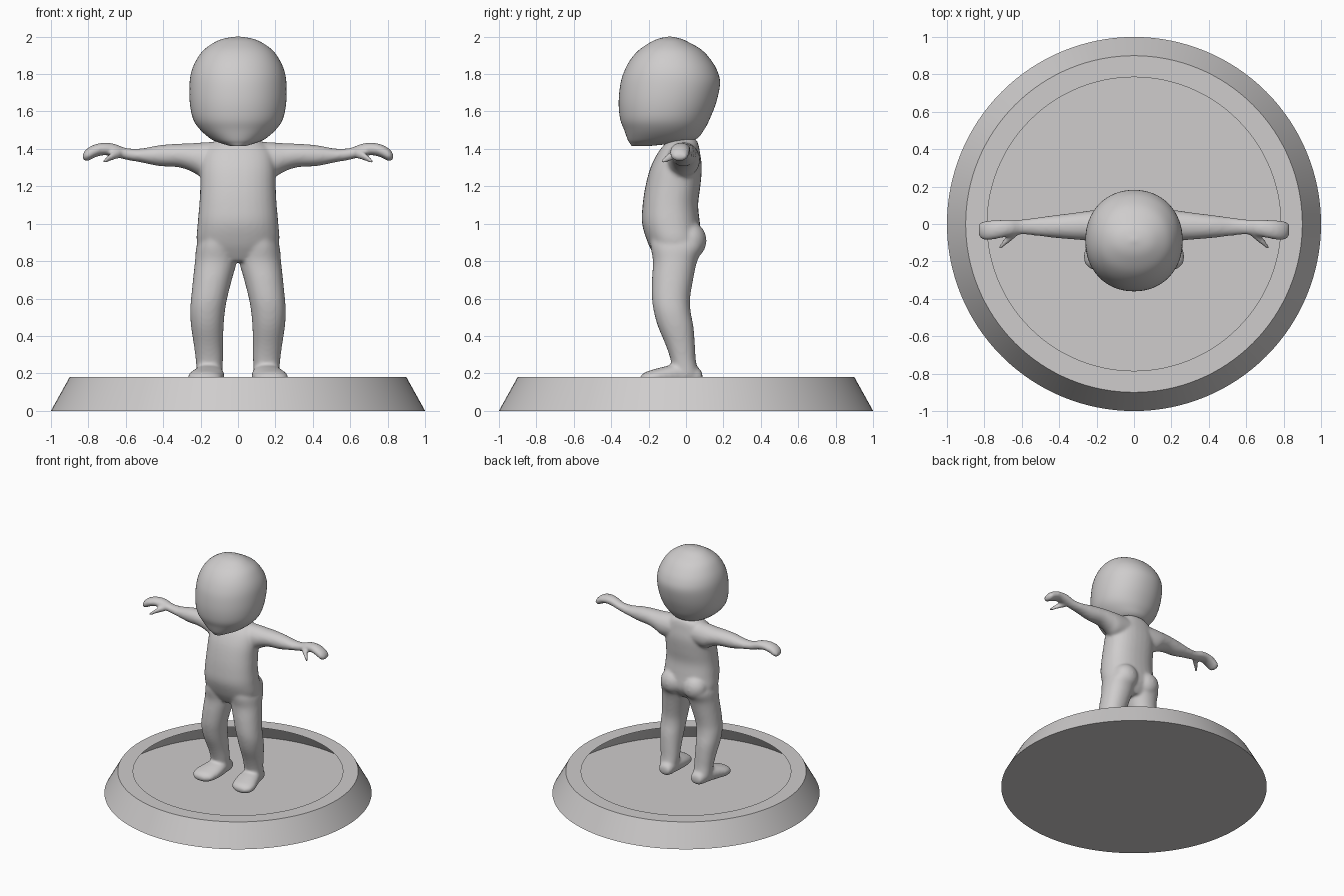
import bpy, bmesh, math
from math import cos, sin, pi

if "Cube" in bpy.data.objects:
    bpy.data.objects.remove(bpy.data.objects["Cube"], do_unlink=True)

# single clay colour
clay = bpy.data.materials.new("warm_grey_clay")
clay.use_nodes = True
colour = (0.62, 0.605, 0.605, 1)
clay.diffuse_color = colour
clay.node_tree.nodes["Principled BSDF"].inputs["Base Color"].default_value = colour


def make_object(bm, name, recalc=True):
    if recalc:
        bmesh.ops.recalc_face_normals(bm, faces=bm.faces)
    mesh = bpy.data.meshes.new(name)
    bm.to_mesh(mesh)
    bm.free()
    mesh.materials.append(clay)
    obj = bpy.data.objects.new(name, mesh)
    bpy.context.collection.objects.link(obj)
    return obj


def smooth_rows(rows, steps=4):
    """Catmull-Rom interpolation between the given section rows."""
    padded = [rows[0]] + list(rows) + [rows[-1]]
    result = []
    for a, b, c, d in zip(padded, padded[1:], padded[2:], padded[3:]):
        for k in range(steps):
            t = k / steps
            result.append([q + t * ((r - p) + t * (2 * p - 5 * q + 4 * r - s
                           + t * (3 * (q - r) + s - p))) / 2
                           for p, q, r, s in zip(a, b, c, d)])
    return result + [list(rows[-1])]


def loft(bm, rows, axis, side=1, power=2.0, count=32):
    """Rows hold: position on axis, then min and max on the two other axes."""
    others = [i for i in range(3) if i != axis]
    rings = []
    for pos, u0, u1, v0, v1 in smooth_rows(rows):
        ring = []
        for i in range(count):
            angle = 2 * pi * i / count
            c, s = cos(angle), sin(angle)
            c = math.copysign(abs(c) ** (2 / power), c)
            s = math.copysign(abs(s) ** (2 / power), s)
            point = [0, 0, 0]
            point[axis] = pos
            point[others[0]] = (u0 + u1) / 2 + c * (u1 - u0) / 2
            point[others[1]] = (v0 + v1) / 2 + s * (v1 - v0) / 2
            point[0] *= side
            ring.append(bm.verts.new(point))
        rings.append(ring)
    faces = [bm.faces.new(rings[0]), bm.faces.new(rings[-1])]
    for low, high in zip(rings, rings[1:]):
        for i in range(count):
            j = (i + 1) % count
            faces.append(bm.faces.new((low[i], low[j], high[j], high[i])))
    return faces


def symmetric(rows):
    return [(z, -w, w, y0, y1) for z, w, y0, y1 in rows]


# hollow display base: closed floor, sloped wall and open rim
bm = bmesh.new()
segments = 128
profile = [(1, 0), (.9, .18), (.785, .18)]
rings = [[bm.verts.new((r * cos(2 * pi * i / segments), r * sin(2 * pi * i / segments), z))
          for i in range(segments)] for r, z in profile]
bm.faces.new(rings[0][::-1])
for low, high in zip(rings, rings[1:]):
    for i in range(segments):
        j = (i + 1) % segments
        bm.faces.new((low[i], low[j], high[j], high[i]))
base = make_object(bm, "display_base", recalc=False)

# head: z, half width, front, back
head_rows = [
    (1.415, .04, -.29, -.2), (1.43, .09, -.3, -.06), (1.45, .14, -.312, .05),
    (1.5, .2, -.33, .095), (1.56, .24, -.352, .127), (1.65, .258, -.36, .162),
    (1.75, .259, -.35, .182), (1.82, .247, -.328, .166), (1.88, .22, -.295, .13),
    (1.93, .182, -.25, .083), (1.97, .125, -.19, .015), (1.99, .075, -.145, -.03),
    (2.0, .01, -.095, -.08)]
bm = bmesh.new()
loft(bm, symmetric(head_rows), 2, power=2.1, count=64)
head = make_object(bm, "head")

# body sections: torso is z, half width, front, back
torso_rows = [
    (.8, .1, -.15, .03), (.84, .18, -.175, .06), (.9, .22, -.205, .085),
    (1.0, .216, -.235, .075), (1.1, .207, -.232, .065), (1.2, .202, -.217, .077),
    (1.3, .2, -.19, .085), (1.38, .185, -.15, .075), (1.43, .14, -.11, .065),
    (1.455, .09, -.08, .05)]
leg_rows = [
    (.95, .02, .19, -.19, .08), (.88, .005, .222, -.19, .095), (.8, .006, .23, -.177, .06),
    (.7, .033, .241, -.182, .038), (.6, .058, .251, -.182, .022), (.53, .07, .256, -.172, .025),
    (.45, .077, .251, -.15, .04), (.35, .08, .236, -.108, .048), (.27, .08, .226, -.082, .053),
    (.19, .085, .22, -.07, .07)]
foot_rows = [
    (.088, .11, .18, .155, .2), (.065, .09, .2, .135, .23), (-.02, .08, .222, .13, .255),
    (-.1, .072, .25, .13, .24), (-.17, .08, .27, .13, .222), (-.22, .1, .258, .135, .205),
    (-.246, .145, .22, .15, .182)]
arm_rows = [
    (.08, -.11, .07, 1.25, 1.44), (.19, -.1, .075, 1.25, 1.435), (.25, -.09, .07, 1.28, 1.43),
    (.32, -.083, .06, 1.302, 1.428), (.42, -.075, .048, 1.308, 1.42), (.52, -.063, .035, 1.328, 1.402),
    (.6, -.057, .025, 1.342, 1.405), (.66, -.065, .025, 1.358, 1.428), (.72, -.077, .022, 1.366, 1.433),
    (.77, -.086, .02, 1.352, 1.423), (.81, -.084, .014, 1.332, 1.4), (.83, -.06, 0, 1.345, 1.375)]
thumb_rows = [
    (.63, -.07, -.02, 1.35, 1.4), (.68, -.11, -.063, 1.335, 1.378),
    (.71, -.135, -.1, 1.32, 1.352), (.722, -.138, -.118, 1.32, 1.338)]

bm = bmesh.new()
loft(bm, symmetric(torso_rows), 2, power=2.3)
for side in (-1, 1):
    loft(bm, leg_rows, 2, side, power=2.15)
    loft(bm, foot_rows, 1, side, power=2.2)
    loft(bm, arm_rows, 0, side)
    loft(bm, thumb_rows, 0, side)
    # buttock
    bump = bmesh.ops.create_uvsphere(bm, u_segments=24, v_segments=16, radius=.1)["verts"]
    for v in bump:
        v.co = (v.co.x + side * .1, v.co.y * .9 + .02, v.co.z + .91)
body = make_object(bm, "body")

# fuse the limbs into one skin and soften the joins
remesh = body.modifiers.new("fuse", "REMESH")
remesh.mode = "VOXEL"
remesh.voxel_size = .01
remesh.use_smooth_shade = True
soften = body.modifiers.new("soften", "SMOOTH")
soften.factor = .5
soften.iterations = 10

# smooth shading, with the base edges kept sharp
for obj, limit in ((head, 60), (body, 80), (base, 25)):
    bpy.ops.object.select_all(action="DESELECT")
    obj.select_set(True)
    bpy.context.view_layer.objects.active = obj
    bpy.ops.object.shade_smooth_by_angle(angle=math.radians(limit))
